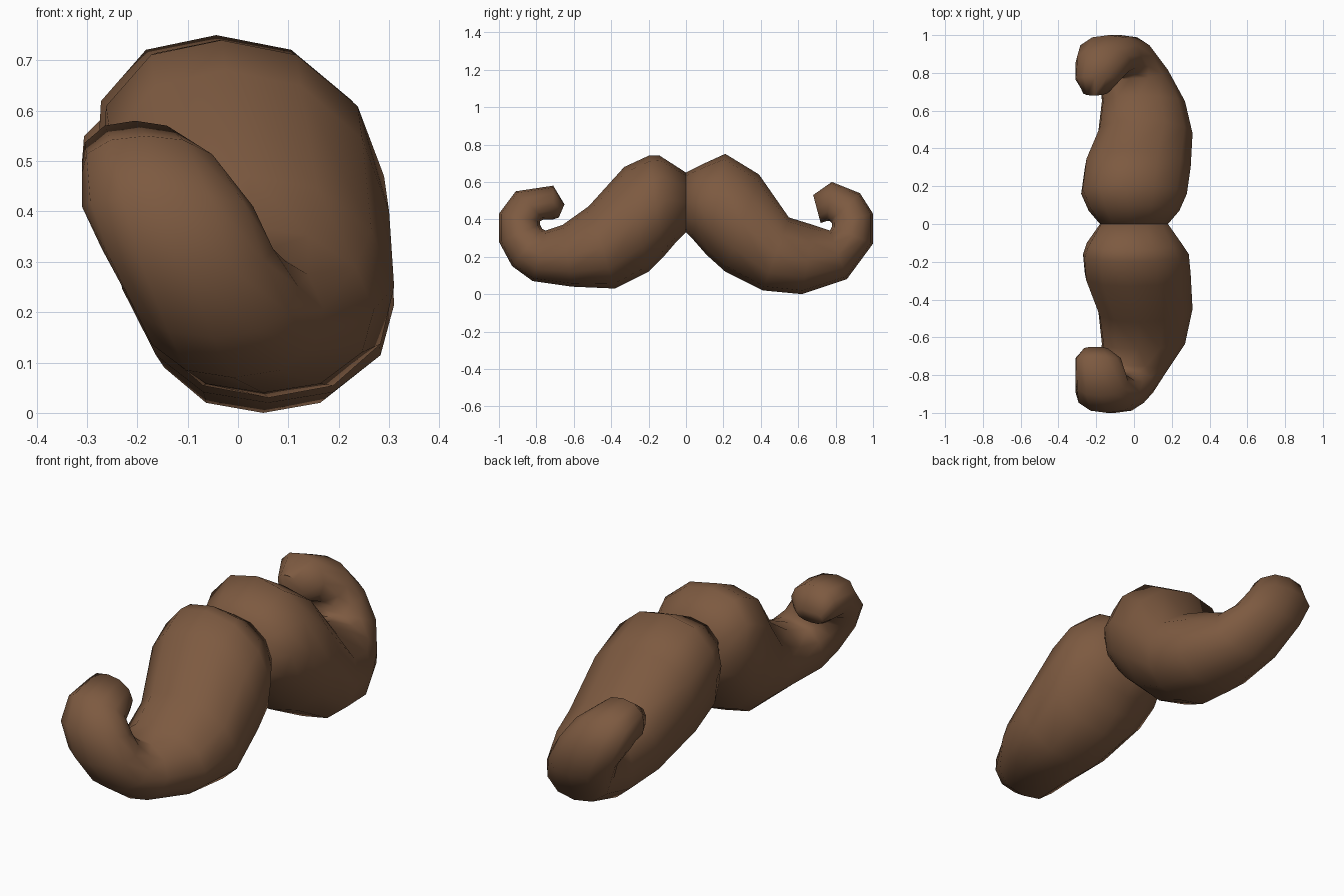
import bpy
import bmesh
from math import cos, sin, pi
from mathutils import Vector

cube = bpy.data.objects.get("Cube")
if cube:
    bpy.data.objects.remove(cube, do_unlink=True)

brown = bpy.data.materials.new("warm brown")
brown.use_nodes = True
colour = (0.205, 0.102, 0.052, 1)
brown.diffuse_color = colour
brown.node_tree.nodes["Principled BSDF"].inputs["Base Color"].default_value = colour

SIDES = 12
LEAN = 0.16  # sideways lean of the inner edge per unit of height

# Each section: inner edge y, z; outer edge y, z; centre x; half width in x
LEFT_SECTIONS = [
    (0, .65, 0, .33, 0, .18),
    (.10, .70, .04, .29, 0, .24),
    (.21, .75, .11, .21, 0, .28),
    (.39, .64, .21, .12, .02, .28),
    (.55, .41, .41, .02, .06, .25),
    (.68, .37, .62, 0, .05, .22),
    (.77, .34, .86, .08, .0, .18),
    (.78, .36, 1, .27, -.07, .17),
    (.78, .38, 1, .43, -.13, .17),
    (.77, .39, .93, .54, -.16, .15),
    (.75, .39, .78, .60, -.19, .12),
    (.72, .38, .68, .53, -.20, .07),
]
RIGHT_SECTIONS = [
    (0, .65, 0, .33, 0, .18),
    (.14, .74, .06, .27, 0, .25),
    (.20, .74, .12, .20, .01, .28),
    (.33, .68, .20, .12, .02, .28),
    (.52, .47, .38, .03, .06, .25),
    (.66, .37, .61, .04, .05, .22),
    (.75, .34, .82, .07, -.01, .18),
    (.77, .35, .93, .15, -.05, .17),
    (.78, .37, 1, .28, -.10, .17),
    (.78, .39, 1, .43, -.14, .17),
    (.76, .40, .91, .55, -.17, .14),
    (.71, .40, .71, .58, -.19, .12),
    (.68, .41, .65, .48, -.20, .07),
]


def curled_half(name, sections, side):
    """Skin rounded rings along one curled half."""
    bm = bmesh.new()
    rings = []
    for iy, iz, oy, oz, cx, half in sections:
        inner = Vector((cx, side * iy, iz))
        outer = Vector((cx, side * oy, oz))
        centre, axis = (inner + outer) / 2, (inner - outer) / 2
        ring = []
        for k in range(SIDES):
            a = 2 * pi * k / SIDES
            bulge = 1 + 0.04 * sin(2 * a) ** 2
            lean = LEAN * max(0, axis.z * cos(a))
            offset = axis * cos(a) + Vector((half * sin(a) - lean, 0, 0))
            ring.append(bm.verts.new(centre + offset * bulge))
        rings.append(ring)
    for r, s in zip(rings, rings[1:]):
        for k in range(SIDES):
            n = (k + 1) % SIDES
            bm.faces.new((r[k], r[n], s[n], s[k]))
    bm.faces.new(rings[0])
    bm.faces.new(rings[-1])
    bmesh.ops.recalc_face_normals(bm, faces=bm.faces)
    mesh = bpy.data.meshes.new(name)
    bm.to_mesh(mesh)
    bm.free()
    mesh.materials.append(brown)
    obj = bpy.data.objects.new(name, mesh)
    bpy.context.collection.objects.link(obj)
    bpy.ops.object.select_all(action='DESELECT')
    obj.select_set(True)
    bpy.context.view_layer.objects.active = obj
    bpy.ops.object.shade_smooth_by_angle(angle=1.2)


curled_half("moustache_left", LEFT_SECTIONS, 1)
curled_half("moustache_right", RIGHT_SECTIONS, -1)
